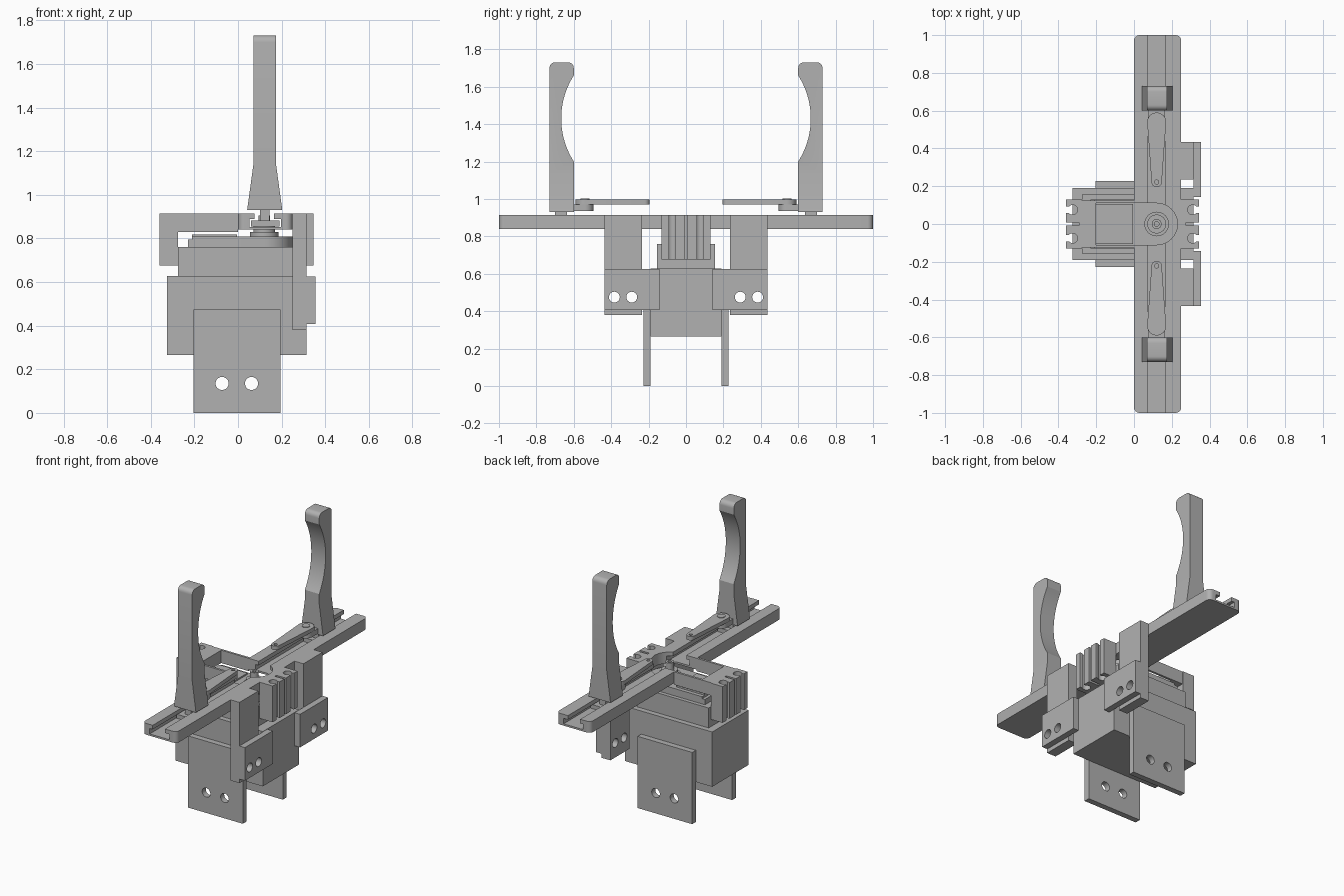
import bpy, bmesh
from math import pi, cos, sin
from mathutils import Vector

if "Cube" in bpy.data.objects:
    bpy.data.objects.remove(bpy.data.objects["Cube"])

grey = bpy.data.materials.new("plastic_grey")
grey.use_nodes = True
colour = (0.44, 0.44, 0.44, 1)
grey.diffuse_color = colour
grey.node_tree.nodes["Principled BSDF"].inputs["Base Color"].default_value = colour


def prism(name, pts, axis, lo, hi):
    """Extrude a 2D outline along an axis (outline uses the other two axes in order)."""
    def place(p, d):
        a, b = p
        return {"x": (d, a, b), "y": (a, d, b), "z": (a, b, d)}[axis]
    bm = bmesh.new()
    low = [bm.verts.new(place(p, lo)) for p in pts]
    top = [bm.verts.new(place(p, hi)) for p in pts]
    bm.faces.new(low)
    bm.faces.new(top)
    n = len(pts)
    for i in range(n):
        j = (i + 1) % n
        bm.faces.new((low[i], low[j], top[j], top[i]))
    bmesh.ops.recalc_face_normals(bm, faces=bm.faces)
    mesh = bpy.data.meshes.new(name)
    bm.to_mesh(mesh)
    bm.free()
    mesh.materials.append(grey)
    ob = bpy.data.objects.new(name, mesh)
    bpy.context.collection.objects.link(ob)
    return ob


def rect(a0, a1, b0, b1):
    return [(a0, b0), (a1, b0), (a1, b1), (a0, b1)]


def box(name, x, y, z):
    return prism(name, rect(*x, *y), "z", *z)


def arc(cx, cy, r, start, end, n=16):
    return [(cx + r * cos(start + (end - start) * i / n),
             cy + r * sin(start + (end - start) * i / n)) for i in range(n + 1)]


def rounded(a0, a1, b0, b1, r):
    q = pi / 2
    return (arc(a1 - r, b1 - r, r, 0, q, 6) + arc(a0 + r, b1 - r, r, q, pi, 6)
            + arc(a0 + r, b0 + r, r, pi, 3 * q, 6) + arc(a1 - r, b0 + r, r, 3 * q, 4 * q, 6))


def disc(name, a, b, r, axis, lo, hi):
    return prism(name, arc(a, b, r, 0, 2 * pi, 32)[:-1], axis, lo, hi)


def cut(ob, cutters):
    """Subtract each cutter, bake the result and discard the cutters."""
    for c in cutters:
        mod = ob.modifiers.new("cut", "BOOLEAN")
        mod.operation, mod.solver, mod.object = "DIFFERENCE", "EXACT", c
        bpy.context.view_layer.update()
        dg = bpy.context.evaluated_depsgraph_get()
        mesh = bpy.data.meshes.new_from_object(ob.evaluated_get(dg))
        ob.modifiers.clear()
        ob.data = mesh
        bpy.data.objects.remove(c)


AX = 0.12  # x of the rail and servo axis


def pocket():
    outline = [(-0.2, 0.11), (-0.2, -0.11)] + arc(AX, 0, 0.11, -pi / 2, pi / 2, 24)
    return prism("pocket_cutter", outline, "z", 0.7, 1.0)


# Slotted rail and the servo bridge
rail = prism("rail", rounded(0, 0.25, -1, 1, 0.03), "z", 0.84, 0.915)
cut(rail, [box("slot", (0.075, 0.165), (-1.1, 1.1), (0.87, 1)),
           box("slot_wide", (0.053, 0.197), (-1.1, 1.1), (0.852, 0.888)), pocket()])
bridge = box("bridge", (-0.28, 0), (-0.125, 0.125), (0.83, 0.915))
cut(bridge, [pocket()])

# Notched legs at both ends of the bridge
for name, x0, x1, out in (("right_leg", -0.36, -0.275, -1), ("left_leg", 0.25, 0.345, 1)):
    leg = box(name, (x0, x1), (-0.13, 0.13), (0.675, 0.915))
    edge = x1 if out > 0 else x0
    centre = edge - out * 0.035
    tools = [box("thin_slot", sorted((edge + out * 0.1, edge - out * 0.07)),
                 (-0.008, 0.008), (0.6, 1))]
    for y in (-0.075, 0.075):
        tools.append(disc("notch", centre, y, 0.026, "z", 0.6, 1))
        tools.append(box("notch_mouth", sorted((edge + out * 0.1, centre)),
                         (y - 0.017, y + 0.017), (0.6, 1)))
    cut(leg, tools)

# Servo and its holder
box("holder", (-0.325, 0.315), (-0.19, 0.19), (0.265, 0.628))
box("servo_body", (-0.275, 0.25), (-0.155, 0.155), (0.628, 0.76))
box("servo_step", (-0.23, -0.2), (-0.13, 0.13), (0.76, 0.795))
cap = [(-0.21, 0.13), (-0.21, -0.13)] + arc(AX, 0, 0.13, -pi / 2, pi / 2, 24)
prism("servo_cap", cap, "z", 0.76, 0.808)
box("servo_lid", (-0.21, -0.005), (-0.105, 0.105), (0.808, 0.818))
for name, r, z0, z1 in (("horn_disc", 0.065, 0.808, 0.83),
                        ("horn_hub", 0.05, 0.83, 0.855)):
    disc(name, AX, 0, r, "z", z0, z1)
shaft = disc("horn_shaft", AX, 0, 0.026, "z", 0.855, 0.905)
cut(shaft, [disc("bore", AX, 0, 0.012, "z", 0.87, 1)])


def finger_outline(s):
    """Side profile with a scooped inner face and a rounded tip."""
    outer, inner, r = 0.73, 0.6, 0.03
    depth, half = 0.067, 0.23
    R = (half * half + depth * depth) / (2 * depth)
    scoop = [(inner, 0.93), (inner, 1.2)]
    for i in range(1, 24):
        z = -half + 2 * half * i / 24
        scoop.append((inner + depth - R + (R * R - z * z) ** 0.5, 1.43 + z))
    tip = arc(inner + r, 1.7, r, pi, pi / 2, 6) + arc(outer - r, 1.7, r, pi / 2, 0, 6)
    return [(s * y, z) for y, z in scoop + [(inner, 1.66)] + tip + [(outer, 0.93)]]


for side, s in (("front", -1), ("back", 1)):
    def span(a, b):
        return sorted((s * a, s * b))

    # Gripping finger, flared towards its foot
    finger = prism(side + "_finger", finger_outline(s), "x", 0.07, 0.175)
    bm = bmesh.new()
    bm.from_mesh(finger.data)
    bmesh.ops.bisect_plane(bm, geom=bm.verts[:] + bm.edges[:] + bm.faces[:],
                           plane_co=Vector((0, 0, 1.135)), plane_no=Vector((0, 0, 1)))
    for v in bm.verts:
        if v.co.z < 1.13:
            flare = 0.028 * (1.135 - v.co.z) / 0.205
            v.co.x += flare if v.co.x > AX else -flare
    bm.to_mesh(finger.data)
    bm.free()

    # Slider in the rail
    box(side + "_slider_neck", (0.1, 0.145), span(0.635, 0.7), (0.88, 0.93))
    box(side + "_slider_foot", (0.06, 0.19), span(0.6, 0.73), (0.855, 0.882))

    # Lug and tapered link
    lug = [(x, s * y) for x, y in
           arc(AX, 0.54, 0.045, pi, 2 * pi) + [(AX + 0.045, 0.61), (AX - 0.045, 0.61)]]
    prism(side + "_lug", lug, "z", 0.935, 0.969)
    arm = [(x, s * y) for x, y in
           arc(AX, 0.54, 0.05, 0, pi) + arc(AX, 0.222, 0.027, pi, 2 * pi)]
    link = prism(side + "_link", arm, "z", 0.971, 0.997)
    cut(link, [disc("pin_hole", AX, s * 0.222, 0.011, "z", 0.9, 1.1)])
    pin = disc(side + "_pin", AX, s * 0.54, 0.025, "z", 0.96, 1.001)

    # Mounting plate below the servo
    plate = box(side + "_plate", (-0.205, 0.195), span(0.19, 0.228), (0, 0.475))
    cut(plate, [disc("screw_hole", x, 0.135, 0.03, "y", -1, 1) for x in (-0.073, 0.062)])

    # Hanger column with a drilled pad
    column = box(side + "_column", (0.25, 0.315), span(0.235, 0.435), (0.38, 0.915))
    pad = box(side + "_pad", (0.315, 0.355), span(0.143, 0.435), (0.407, 0.626))
    for part in (column, pad):
        cut(part, [disc("screw_hole", s * y, 0.475, 0.029, "x", 0, 1)
                   for y in (0.29, 0.383)])

# Smooth curved walls, keep hard edges
for ob in bpy.context.scene.objects:
    ob.select_set(ob.type == "MESH")
bpy.context.view_layer.objects.active = rail
bpy.ops.object.shade_smooth_by_angle(angle=pi / 6)
